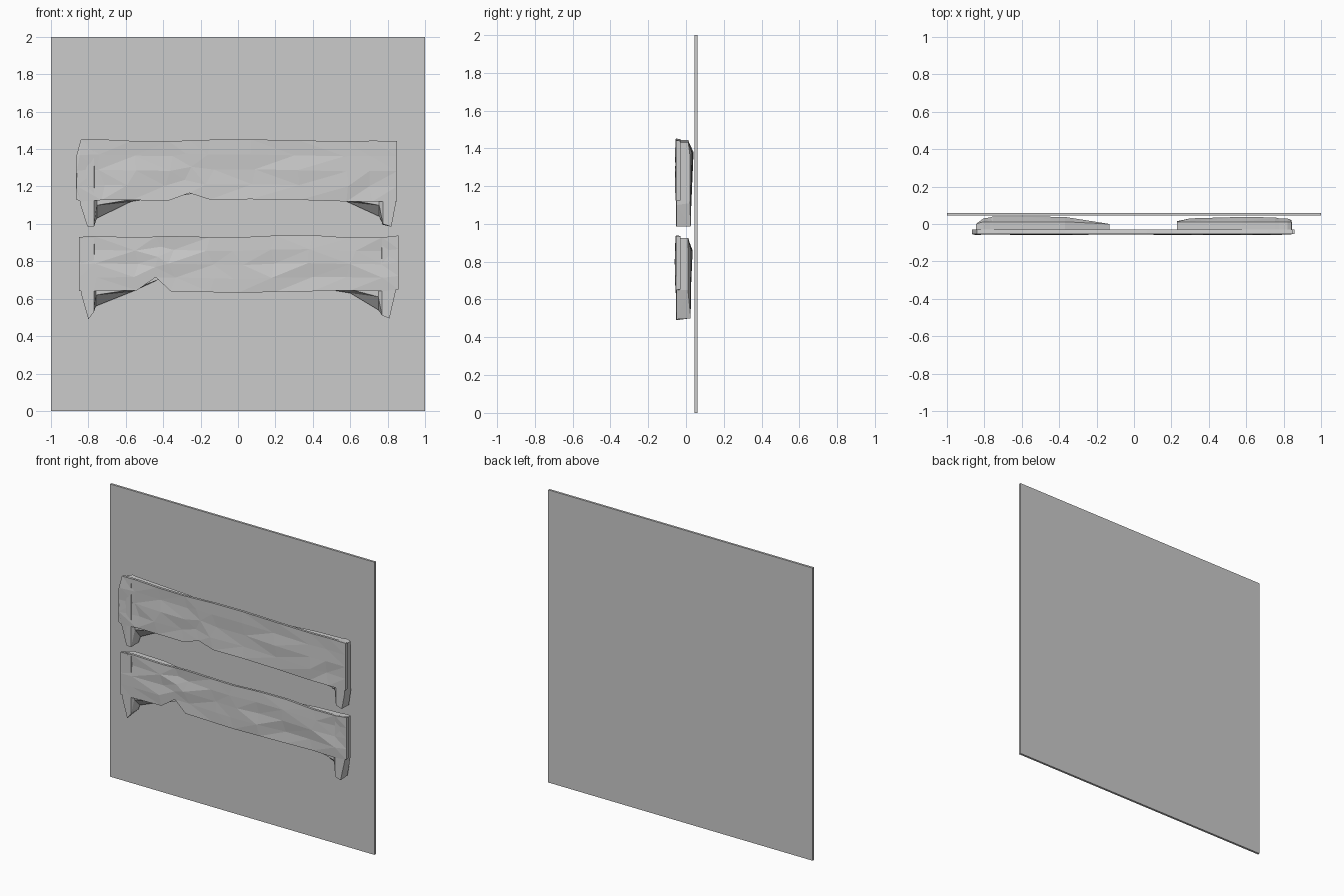
import bpy, bmesh, random
random.seed(4)


def finish(name, bm):
    bmesh.ops.recalc_face_normals(bm, faces=bm.faces)
    bmesh.ops.triangulate(bm, faces=bm.faces)
    me = bpy.data.meshes.new(name)
    bm.to_mesh(me)
    bm.free()
    ob = bpy.data.objects.new(name, me)
    bpy.context.collection.objects.link(ob)
    return ob


def loft(name, sections):
    """Skin closed rings of points and cap both ends."""
    bm = bmesh.new()
    rings = [[bm.verts.new(p) for p in s] for s in sections]
    n = len(rings[0])
    for a, b in zip(rings, rings[1:]):
        for i in range(n):
            j = (i + 1) % n
            bm.faces.new((a[i], a[j], b[j], b[i]))
    bm.faces.new(rings[0])
    bm.faces.new(rings[-1])
    return finish(name, bm)


def board(name, columns):
    """Thin rough front plate; columns are x, bottom, top."""
    secs = []
    for k, (x, lo, hi) in enumerate(columns):
        ring = []
        for i in range(5):
            t = i / 4
            edge = i in (0, 4) or k in (0, len(columns) - 1)
            y = -0.054 if edge else random.uniform(-0.06, -0.047)
            dx = 0 if edge else random.uniform(-0.03, 0.03)
            ring.append((x + dx, y, lo + (hi - lo) * t))
        ring += [(x, -0.03, hi - 0.004), (x, -0.03, lo + 0.004)]
        secs.append(ring)
    loft(name, secs)


def bracket(name, stations):
    """Tapering support; x, front bottom, back bottom, top, front y, back y."""
    loft(name, [[(x, yf, zf), (x, yf, zt), (x, min(0.012, yb), zt),
                 (x, yb, zt - 0.06), (x, min(0.025, yb), zb)]
                for x, zf, zb, zt, yf, yb in stations])


# Backing panel
bpy.ops.mesh.primitive_cube_add(size=1, location=(0, 0.0525, 1))
panel = bpy.context.object
panel.name = "back_panel"
panel.scale = (2, 0.015, 2)

# Upper board
board("upper_board", [
    (-0.865, 1.13, 1.36), (-0.84, 1.12, 1.452), (-0.73, 1.127, 1.452),
    (-0.57, 1.127, 1.444), (-0.37, 1.125, 1.442), (-0.26, 1.165, 1.446),
    (-0.15, 1.13, 1.45), (0.07, 1.132, 1.452), (0.33, 1.128, 1.446),
    (0.58, 1.12, 1.442), (0.72, 1.12, 1.445), (0.85, 1.12, 1.443)])

# Lower board
board("lower_board", [
    (-0.85, 0.64, 0.93), (-0.77, 0.64, 0.935), (-0.54, 0.645, 0.928),
    (-0.44, 0.715, 0.932), (-0.36, 0.64, 0.935), (-0.15, 0.635, 0.93),
    (0.0, 0.632, 0.928), (0.2, 0.636, 0.938), (0.40, 0.64, 0.94),
    (0.60, 0.645, 0.926), (0.77, 0.64, 0.928), (0.858, 0.65, 0.938)])

# Legs and gussets behind each board end
bracket("upper_left_bracket", [
    (-0.845, 1.11, 1.12, 1.43, -0.05, 0.0),
    (-0.805, 0.985, 0.985, 1.445, -0.054, 0.03),
    (-0.77, 0.985, 0.985, 1.44, -0.054, 0.035),
    (-0.755, 1.10, 1.03, 1.44, -0.035, 0.04),
    (-0.57, 1.13, 1.12, 1.43, -0.035, 0.04),
    (-0.37, 1.14, 1.15, 1.42, -0.035, 0.038),
    (-0.13, 1.18, 1.20, 1.36, -0.035, 0.0)])
bracket("upper_right_bracket", [
    (0.23, 1.18, 1.20, 1.38, -0.035, 0.015),
    (0.30, 1.15, 1.16, 1.41, -0.035, 0.03),
    (0.58, 1.13, 1.12, 1.43, -0.035, 0.038),
    (0.755, 1.10, 1.04, 1.435, -0.035, 0.035),
    (0.775, 1.0, 0.995, 1.435, -0.05, 0.03),
    (0.82, 0.985, 0.985, 1.44, -0.05, 0.03),
    (0.842, 1.10, 1.11, 1.43, -0.05, 0.02)])
bracket("lower_left_bracket", [
    (-0.84, 0.63, 0.63, 0.92, -0.054, 0.0),
    (-0.80, 0.49, 0.50, 0.925, -0.054, 0.02),
    (-0.77, 0.53, 0.53, 0.925, -0.054, 0.025),
    (-0.76, 0.62, 0.56, 0.925, -0.035, 0.03),
    (-0.56, 0.65, 0.64, 0.92, -0.035, 0.035),
    (-0.43, 0.70, 0.70, 0.90, -0.035, 0.03),
    (-0.25, 0.70, 0.72, 0.85, -0.035, -0.01)])
bracket("lower_right_bracket", [
    (0.30, 0.70, 0.72, 0.87, -0.035, 0.0),
    (0.42, 0.66, 0.66, 0.90, -0.035, 0.03),
    (0.60, 0.65, 0.63, 0.915, -0.035, 0.035),
    (0.75, 0.61, 0.54, 0.92, -0.035, 0.03),
    (0.77, 0.51, 0.51, 0.92, -0.05, 0.025),
    (0.81, 0.495, 0.50, 0.925, -0.05, 0.025),
    (0.845, 0.65, 0.65, 0.925, -0.05, 0.01)])
